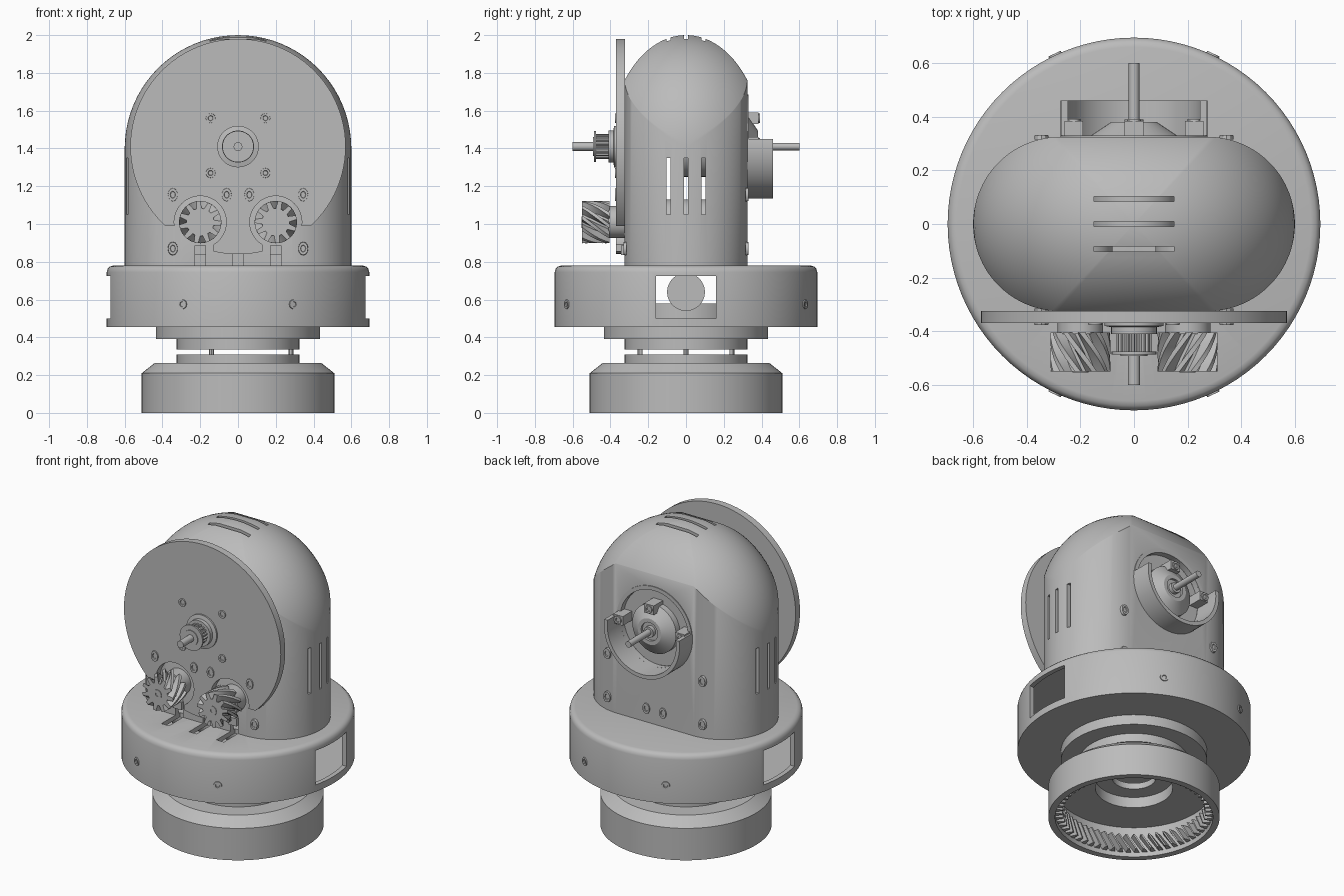
import bpy, bmesh
from math import pi, sin, cos, sqrt, radians
from mathutils import Matrix, Vector

if "Cube" in bpy.data.objects:
    bpy.data.objects.remove(bpy.data.objects["Cube"])

grey = bpy.data.materials.new("machined_grey")
grey.use_nodes = True
grey.diffuse_color = (0.5, 0.5, 0.5, 1)
grey.node_tree.nodes["Principled BSDF"].inputs["Base Color"].default_value = (0.5, 0.5, 0.5, 1)

UP = Matrix.Identity(4)
FRONT = Matrix.Rotation(pi / 2, 4, 'X')
BACK = Matrix.Rotation(-pi / 2, 4, 'X')
SHAFT_Z, PINION_Z, PINION_X = 1.41, 1.01, 0.2


def finish(name, bm, matrix=UP):
    bmesh.ops.transform(bm, matrix=matrix, verts=bm.verts)
    bmesh.ops.recalc_face_normals(bm, faces=bm.faces)
    mesh = bpy.data.meshes.new(name)
    bm.to_mesh(mesh)
    bm.free()
    mesh.materials.append(grey)
    ob = bpy.data.objects.new(name, mesh)
    bpy.context.collection.objects.link(ob)
    return ob


def lathe(name, profile, axis=UP, at=(0, 0, 0), closed=False, steps=48, stretch=1):
    """Turn (radius, height) points around an axis."""
    bm = bmesh.new()
    vs = [bm.verts.new((r, 0, h)) for r, h in profile]
    es = [bm.edges.new(p) for p in zip(vs, vs[1:])]
    if closed:
        es.append(bm.edges.new((vs[-1], vs[0])))
    bmesh.ops.spin(bm, geom=vs + es, cent=(0, 0, 0), axis=(0, 0, 1),
                   angle=2 * pi, steps=steps)
    bmesh.ops.remove_doubles(bm, verts=bm.verts, dist=1e-5)
    return finish(name, bm, Matrix.Translation(at) @ axis @ Matrix.Diagonal((1, stretch, 1, 1)))


def rod(name, r, h0, h1, axis=UP, at=(0, 0, 0), steps=48):
    return lathe(name, [(0, h0), (r, h0), (r, h1), (0, h1)], axis, at, steps=steps)


def box(name, x, y, z):
    bm = bmesh.new()
    bmesh.ops.create_cube(bm, size=1)
    lo, hi = (Vector(v) for v in zip(x, y, z))
    return finish(name, bm, Matrix.Translation((lo + hi) / 2) @ Matrix.Diagonal((*(hi - lo), 1)))


def cut(ob, *cutters):
    for c in cutters:
        mod = ob.modifiers.new("cut", 'BOOLEAN')
        mod.operation, mod.solver, mod.object = 'DIFFERENCE', 'EXACT', c
        bpy.context.view_layer.objects.active = ob
        bpy.ops.object.modifier_apply(modifier=mod.name)
        bpy.data.objects.remove(c)


def gear(name, teeth, root, tip, h0, h1, twist, axis, at):
    bm = bmesh.new()
    rings, slices = [], 8
    for s in range(slices + 1):
        t = s / slices
        ring = []
        for i in range(teeth):
            for part, r in ((0, root), (.3, root), (.48, tip), (.82, tip)):
                a = 2 * pi * (i + part) / teeth + twist * t
                ring.append(bm.verts.new((r * cos(a), r * sin(a), h0 + (h1 - h0) * t)))
        rings.append(ring)
    for lo, hi in zip(rings, rings[1:]):
        for i in range(len(lo)):
            bm.faces.new((lo[i - 1], lo[i], hi[i], hi[i - 1]))
    bm.faces.new(rings[0])
    bm.faces.new(rings[-1])
    return finish(name, bm, Matrix.Translation(at) @ axis)


def screw(name, axis, at, h, stretch=1):
    lathe(name, [(0, h + .001), (.012, h + .001), (.014, h + .007), (.025, h + .007), (.027, h - .01)],
          axis, at, steps=12, stretch=stretch)


def dome(name, inset, bottom):
    """Stadium plan, capped by an ellipsoid."""
    a, b, c, r = .6 - inset, .506 - inset, .6 - inset, .325 - inset
    n, rows = 96, 20
    plan = []
    for i in range(n):
        t = 2 * pi * (i + .5) / n
        plan.append(((a - r) * (1 if cos(t) > 0 else -1) + r * cos(t), r * sin(t)))
    bm = bmesh.new()
    rings = [[bm.verts.new((x, y, bottom)) for x, y in plan]]
    for k in range(rows, 0, -1):
        f = sin(pi / 2 * k / rows)
        rings.append([bm.verts.new((x * f, y * f, 1.4 + c * sqrt(
            max(0, 1 - (x * f / a) ** 2 - (y * f / b) ** 2)))) for x, y in plan])
    top = bm.verts.new((0, 0, 1.4 + c))
    for lo, hi in zip(rings, rings[1:]):
        for i in range(n):
            bm.faces.new((lo[i - 1], lo[i], hi[i], hi[i - 1]))
    for i in range(n):
        bm.faces.new((rings[-1][i - 1], rings[-1][i], top))
    bm.faces.new(rings[0])
    return finish(name, bm)


def floor_slots():
    return [box("slot", (x - .027, x + .027), (-.47, -.28), (.7, .84)) for x in (-.2, 0, .2)]


# Base cup with internal ring gear
lathe("base_cup", [(.47, 0), (.51, 0), (.51, .21), (.44, .265), (.325, .265), (.325, .31), (.13, .31),
                   (.13, .27), (.23, .27), (.23, .2), (.47, .2)], closed=True, steps=96)
bm = bmesh.new()
for i in range(60):
    rows = []
    for z, skew in ((.03, 0), (.13, .14)):
        a = 2 * pi * i / 60 + skew
        rows.append([bm.verts.new((r * cos(a + d), r * sin(a + d), z))
                     for r, d in ((.475, -.035), (.475, .035), (.425, .012), (.425, -.012))])
    lo, hi = rows
    for j in range(4):
        bm.faces.new((lo[j - 1], lo[j], hi[j], hi[j - 1]))
    bm.faces.new(lo)
    bm.faces.new(hi)
finish("ring_gear_teeth", bm)

# Pins across the gap
for i in range(3):
    a = 2 * pi * i / 3
    rod("spacer_pin", .013, .3, .345, at=(.28 * cos(a), .28 * sin(a), 0), steps=12)

# Turntable drum, hollow, with side windows
drum = lathe("turntable_drum", [(0, .335), (.325, .335), (.325, .39), (.435, .39), (.435, .455), (.695, .455),
                                (.695, .745), (.69, .763), (.678, .775), (.66, .78), (0, .78)], steps=96)
cut(drum, rod("cavity", .665, .485, .75, steps=96),
    box("windows", (-.8, .8), (-.16, .16), (.5, .725)), *floor_slots())
rod("inner_hub", .28, .48, .58)
rod("inner_motor", .1, -.42, .42, Matrix.Rotation(pi / 2, 4, 'Y'), (0, 0, .64))
for deg in (65, 115, 245, 295):
    turn = Matrix.Rotation(radians(deg), 4, 'Z') @ Matrix.Rotation(pi / 2, 4, 'Y')
    screw("drum_screw", turn, (0, 0, .575), .694)

# Domed housing shell with vents
shell = dome("domed_housing", 0, .775)
cut(shell, dome("hollow", .03, .7),
    *[box("side_vent", (-.7, .7), (y - .011, y + .011), (1.05, 1.35)) for y in (-.093, 0, .093)],
    *[box("top_vent", (-.15, .15), (y - .01, y + .01), (1.8, 2.1)) for y in (-.093, 0, .093)],
    rod("back_hole", .25, .2, .4, BACK, (0, 0, SHAFT_Z)), *floor_slots())

# Front disc plate, relieved around the pinions
plate = rod("front_disc", .57, .324, .37, FRONT, (0, 0, SHAFT_Z), steps=96)
for s in (-1, 1):
    cut(plate, rod("relief", .138, .2, .5, FRONT, (s * PINION_X, 0, PINION_Z)),
        box("relief", sorted((s * .13, s * .5)), (-.5, -.2), (.7, .99)))

# Front shaft, hub and toothed pulley
mid = (0, 0, SHAFT_Z)
lathe("front_hub", [(0, .36), (.11, .36), (.11, .38), (.085, .385), (.085, .41), (0, .41)], FRONT, mid)
gear("pulley_teeth", 18, .056, .066, .405, .478, 0, FRONT, mid)
lathe("pulley_flange", [(0, .476), (.083, .476), (.083, .487), (.05, .487), (.05, .492), (0, .492)], FRONT, mid)
rod("front_shaft", .023, .3, .6, FRONT, mid, 24)

# Helical pinions with their motors
for s in (-1, 1):
    at = (s * PINION_X, 0, PINION_Z)
    gear("helical_pinion", 11, .073, .112, .405, .55, s * 1.0, FRONT, at)
    rod("pinion_collar", .085, .3, .41, FRONT, at)
    lathe("pinion_cap", [(.012, .545), (.012, .554), (.03, .554), (.03, .545)], FRONT, at, steps=24)
    rod("pinion_motor", .12, -.28, .31, FRONT, at)
    box("cable_clip", (s * .2 - .03, s * .2 + .03), (-.345, -.32), (.835, .885))

# Rear motor, cone, shaft and half-ring guard
rod("rear_motor", .16, -.05, .31, BACK, mid)
lathe("rear_cone", [(0, .3), (.16, .3), (.16, .33), (.085, .38), (.06, .38), (.06, .365), (0, .365)], BACK, mid)
lathe("rear_bush", [(0, .36), (.035, .36), (.035, .39), (0, .39)], BACK, mid, steps=24)
rod("rear_shaft", .02, .3, .6, BACK, mid, 24)
rod("rear_recess", .25, .27, .29, BACK, mid)
guard = lathe("rear_guard", [(.25, .29), (.275, .32), (.275, .46), (.25, .46)], BACK, mid, closed=True, steps=64)
cut(guard, box("trim", (-.4, .4), (.33, .6), (1.45, 1.8)))
for x, z in ((-.225, 1.43), (.225, 1.43), (0, 1.56)):
    clip = box("rear_bracket", (x - .035, x + .035), (.28, .385), (z - .03, z + .03))
    screw("bracket_screw", BACK, (x, 0, z), .385)

# Housing and plate screws
for s in (-1, 1):
    for z in (1.27, 1.56):
        screw("disc_screw", FRONT, (s * .145, 0, z), .37)
    for x in (.06, .345):
        screw("motor_screw_upper", FRONT, (s * x, 0, 1.155), .37, 1.35)
        screw("back_screw_lower", BACK, (s * x, 0, .87), .325, 1.35)
    screw("motor_screw_lower", FRONT, (s * .345, 0, .87), .325, 1.35)
    screw("back_screw_upper", BACK, (s * .345, 0, 1.155), .325, 1.35)

# Smooth shading with sharp edges kept
bpy.ops.object.select_all(action='DESELECT')
for ob in bpy.context.collection.objects:
    if ob.type == 'MESH':
        ob.select_set(True)
        bpy.context.view_layer.objects.active = ob
bpy.ops.object.shade_smooth_by_angle(angle=radians(30))
